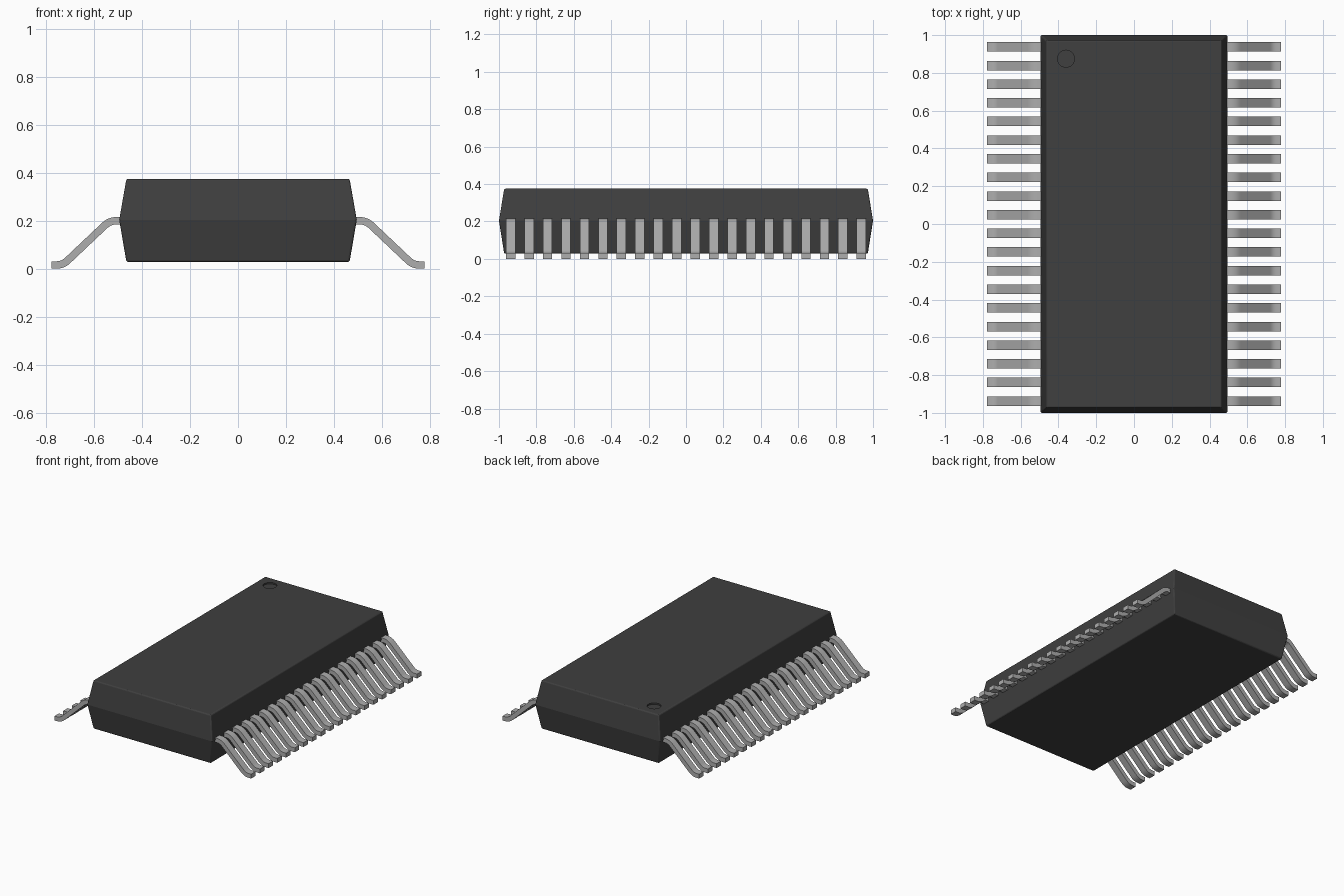
import bpy
import bmesh
import math
from mathutils import Vector

if "Cube" in bpy.data.objects:
    bpy.data.objects.remove(bpy.data.objects["Cube"], do_unlink=True)


def material(name, grey):
    mat = bpy.data.materials.new(name)
    mat.use_nodes = True
    colour = (grey, grey, grey, 1)
    mat.diffuse_color = colour
    mat.node_tree.nodes["Principled BSDF"].inputs["Base Color"].default_value = colour
    return mat


def make_object(name, bm, mat):
    bmesh.ops.recalc_face_normals(bm, faces=bm.faces)
    mesh = bpy.data.meshes.new(name)
    bm.to_mesh(mesh)
    bm.free()
    mesh.materials.append(mat)
    obj = bpy.data.objects.new(name, mesh)
    bpy.context.collection.objects.link(obj)
    return obj


def select(obj):
    bpy.ops.object.select_all(action="DESELECT")
    obj.select_set(True)
    bpy.context.view_layer.objects.active = obj


plastic = material("dark grey plastic", 0.05)
metal = material("grey metal", 0.42)

# Package body: three rectangles lofted, widest at the parting line
bm = bmesh.new()
rings = []
for hx, hy, z in ((0.465, 0.972, 0.028), (0.495, 1.0, 0.204), (0.465, 0.972, 0.375)):
    rings.append([bm.verts.new((sx * hx, sy * hy, z))
                  for sx, sy in ((-1, -1), (1, -1), (1, 1), (-1, 1))])
bm.faces.new(rings[0])
bm.faces.new(rings[-1])
for low, high in zip(rings, rings[1:]):
    for i in range(4):
        j = (i + 1) % 4
        bm.faces.new((low[i], low[j], high[j], high[i]))
body = make_object("package_body", bm, plastic)
bevel = body.modifiers.new("soft edges", "BEVEL")
bevel.width = 0.008
bevel.segments = 3
bevel.limit_method = "ANGLE"
bevel.angle_limit = math.radians(40)

# Round orientation dimple near the back corner of the top
bpy.ops.mesh.primitive_cylinder_add(vertices=32, radius=0.045, depth=0.04,
                                    location=(-0.36, 0.875, 0.385))
cutter = bpy.context.object
cutter.name = "dimple_cutter"
cutter.data.materials.append(plastic)
cutter.hide_render = True
cut = body.modifiers.new("orientation dimple", "BOOLEAN")
cut.operation = "DIFFERENCE"
cut.object = cutter
select(body)
for modifier in list(body.modifiers):
    bpy.ops.object.modifier_apply(modifier=modifier.name)
bpy.data.objects.remove(cutter, do_unlink=True)
bpy.ops.object.shade_smooth_by_angle(angle=math.radians(15))


# Gull-wing lead centre line with rounded bends
def rounded_path(points, cut_length, steps):
    pts = [Vector(p) for p in points]
    path = [pts[0]]
    for before, corner, after in zip(pts, pts[1:], pts[2:]):
        start = corner + (before - corner).normalized() * cut_length
        end = corner + (after - corner).normalized() * cut_length
        for i in range(steps + 1):
            t = i / steps
            path.append(start.lerp(corner, t).lerp(corner.lerp(end, t), t))
    return path + [pts[-1]]


path = rounded_path([(0.45, 0.2), (0.535, 0.2), (0.73, 0.0155), (0.778, 0.0155)], 0.028, 5)
THICK, WIDTH, COUNT, PITCH = 0.031, 0.05, 20, 0.0987


def lead_mesh(bm, side, y):
    sections = []
    for i, p in enumerate(path):
        along = (path[min(i + 1, len(path) - 1)] - path[max(i - 1, 0)]).normalized()
        if i in (0, len(path) - 1):
            along = Vector((1, 0))
        normal = Vector((-along.y, along.x)) * THICK / 2
        sections.append([bm.verts.new((side * q.x, y + w * WIDTH / 2, q.y))
                         for q, w in ((p - normal, -1), (p - normal, 1),
                                      (p + normal, 1), (p + normal, -1))])
    for a, b in zip(sections, sections[1:]):
        for i in range(4):
            j = (i + 1) % 4
            bm.faces.new((a[i], a[j], b[j], b[i]))
    bm.faces.new(sections[0])
    bm.faces.new(sections[-1])


# A row of leads along each long side
for name, side in (("left_leads", 1), ("right_leads", -1)):
    bm = bmesh.new()
    for k in range(COUNT):
        lead_mesh(bm, side, (k - (COUNT - 1) / 2) * PITCH)
    leads = make_object(name, bm, metal)
    select(leads)
    bpy.ops.object.shade_smooth_by_angle(angle=math.radians(30))
